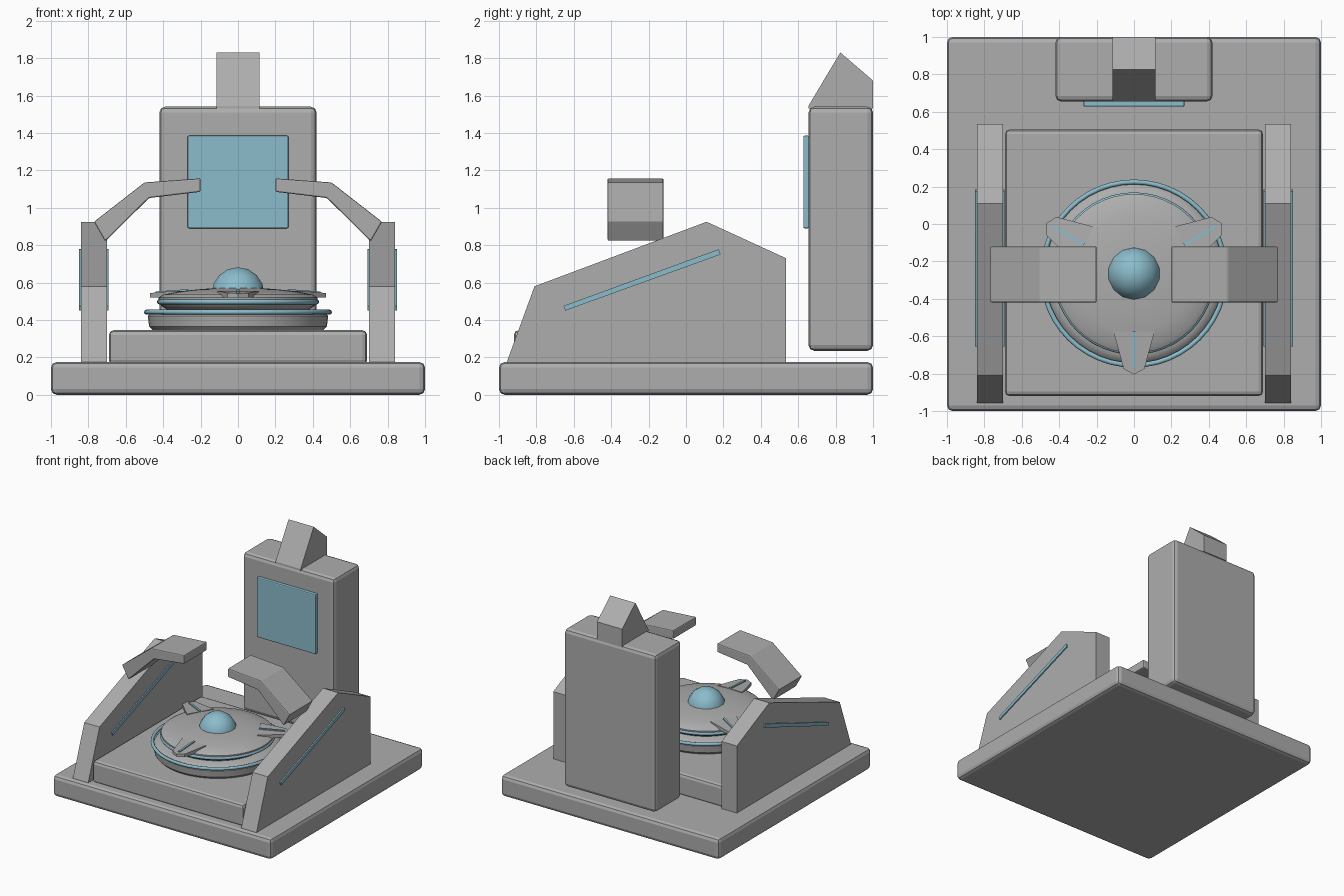
import bpy, bmesh, math
from mathutils import Matrix, Vector

if "Cube" in bpy.data.objects:
    bpy.data.objects.remove(bpy.data.objects["Cube"])


def material(name, rgb):
    m = bpy.data.materials.new(name)
    m.diffuse_color = (*rgb, 1)
    m.use_nodes = True
    m.node_tree.nodes["Principled BSDF"].inputs["Base Color"].default_value = m.diffuse_color
    return m


GREY = material("warm_grey", (0.42, 0.42, 0.42))
BLUE = material("pale_blue", (0.26, 0.50, 0.60))
CY = -0.265  # y of the round platform centre


def finish(name, bm, mat, bevel=0, angle=None, segments=2):
    bmesh.ops.recalc_face_normals(bm, faces=bm.faces)
    mesh = bpy.data.meshes.new(name)
    bm.to_mesh(mesh)
    bm.free()
    ob = bpy.data.objects.new(name, mesh)
    bpy.context.collection.objects.link(ob)
    mesh.materials.append(mat)
    if angle:
        bpy.ops.object.select_all(action='DESELECT')
        bpy.context.view_layer.objects.active = ob
        ob.select_set(True)
        bpy.ops.object.shade_smooth_by_angle(angle=math.radians(angle))
    if bevel:
        mod = ob.modifiers.new("bevel", 'BEVEL')
        mod.width, mod.segments = bevel, segments
    return ob


def box(name, lo, hi, mat, bevel=0):
    lo, hi = Vector(lo), Vector(hi)
    bm = bmesh.new()
    bmesh.ops.create_cube(bm, size=1, matrix=Matrix.Translation((lo + hi) / 2)
                          @ Matrix.Diagonal((*(hi - lo), 1)))
    return finish(name, bm, mat, bevel)


def prism(name, profile, place, start, end, mat, bevel=0):
    """Extrude a 2D profile; place(a, b, d) maps it to 3D at depth d."""
    bm = bmesh.new()
    rings = [[bm.verts.new(place(a, b, d)) for a, b in profile] for d in (start, end)]
    n = len(profile)
    for r in rings:
        bm.faces.new(r)
    for i in range(n):
        j = (i + 1) % n
        bm.faces.new((rings[0][i], rings[0][j], rings[1][j], rings[1][i]))
    return finish(name, bm, mat, bevel)


def lathe(name, profile, mat, closed=False, steps=48, angle=35):
    """Spin an (r, z) profile around the platform axis."""
    bm = bmesh.new()
    vs = [bm.verts.new((r, CY, z)) for r, z in profile]
    es = [bm.edges.new(p) for p in zip(vs, vs[1:])]
    if closed:
        es.append(bm.edges.new((vs[-1], vs[0])))
    bmesh.ops.spin(bm, geom=vs + es, cent=(0, CY, 0), axis=(0, 0, 1),
                   angle=math.tau, steps=steps)
    bmesh.ops.remove_doubles(bm, verts=bm.verts, dist=1e-4)
    return finish(name, bm, mat, angle=angle)


def ring(name, radius, z, tube):
    pts = [(radius + tube * math.cos(k * math.tau / 8), z + tube * math.sin(k * math.tau / 8))
           for k in range(8)]
    lathe(name, pts, BLUE, closed=True, angle=60)


# Base slab, plinth and rear column with its screen
box("base", (-1, -1, 0), (1, 1, 0.175), GREY, 0.03)
box("plinth", (-0.69, -0.92, 0.16), (0.69, 0.505, 0.345), GREY, 0.025)
box("column", (-0.42, 0.655, 0.235), (0.42, 1, 1.54), GREY, 0.03)
box("screen", (-0.27, 0.627, 0.89), (0.27, 0.66, 1.385), BLUE, 0.008)


def along_x(a, b, d):
    return (d, a, b)


def along_y(a, b, d):
    return (a, d, b)


# Peaked block on the column
prism("column_cap", [(0.655, 1.53), (0.655, 1.545), (0.825, 1.83), (1, 1.68), (1, 1.53)],
      along_x, -0.115, 0.115, GREY)

# Side walls, their stripes, and bent arms
WALL = [(-0.96, 0.17), (-0.81, 0.58), (0.11, 0.925), (0.535, 0.73), (0.535, 0.17)]
STRIPE = [(-0.655, 0.475), (-0.645, 0.45), (0.185, 0.75), (0.175, 0.778)]
ARM = [(0.2, 1.157), (0.5, 1.135), (0.77, 0.925), (0.71, 0.82), (0.475, 1.052), (0.2, 1.085)]
for side, s in (("left", -1), ("right", 1)):
    prism(side + "_wall", WALL, along_x, s * 0.70, s * 0.84, GREY)
    prism(side + "_wall_stripe", STRIPE, along_x, s * 0.692, s * 0.85, BLUE)
    prism(side + "_arm", [(s * x, z) for x, z in ARM], along_y, -0.42, -0.12, GREY, 0.008)

# Round platform: lower disc, stepped waist and shallow domed lid
lathe("lower_disc", [(0, 0.34), (0.45, 0.34), (0.475, 0.365), (0.482, 0.42), (0.47, 0.435),
                     (0.44, 0.455), (0, 0.455)], GREY)
lathe("upper_disc", [(0, 0.45), (0.37, 0.45), (0.41, 0.475), (0.425, 0.5), (0.425, 0.52),
                     (0.40, 0.535), (0.31, 0.553), (0.22, 0.563), (0.13, 0.57), (0, 0.572)], GREY)
ring("lower_light_ring", 0.49, 0.442, 0.013)
ring("upper_light_ring", 0.42, 0.497, 0.014)

# Faceted central dome
bm = bmesh.new()
bmesh.ops.create_uvsphere(bm, u_segments=14, v_segments=8, radius=0.145,
                          matrix=Matrix.Translation((0, CY, 0.537)))
bmesh.ops.bisect_plane(bm, geom=bm.verts[:] + bm.edges[:] + bm.faces[:],
                       plane_co=(0, 0, 0.55), plane_no=(0, 0, 1), clear_inner=True)
finish("central_dome", bm, BLUE, angle=40)

# Three tapered claws around the rim, each with a thin light strip
CLAW = [(0.31, -0.11), (0.51, -0.055), (0.54, 0), (0.51, 0.055), (0.31, 0.11)]
STRIP = [(0.31, -0.008), (0.505, -0.008), (0.505, 0.008), (0.31, 0.008)]
for k, deg in enumerate((30, 150, 270)):
    c, s = math.cos(math.radians(deg)), math.sin(math.radians(deg))

    def radial(r, t, z):
        # the upper surface dips gently toward the tip
        drop = 0.06 * (r - 0.31) if z > 0.54 else 0
        return (c * r - s * t, CY + s * r + c * t, z - drop)

    prism(f"claw_{k + 1}", CLAW, radial, 0.52, 0.556, GREY)
    prism(f"claw_strip_{k + 1}", STRIP, radial, 0.53, 0.564, BLUE)
